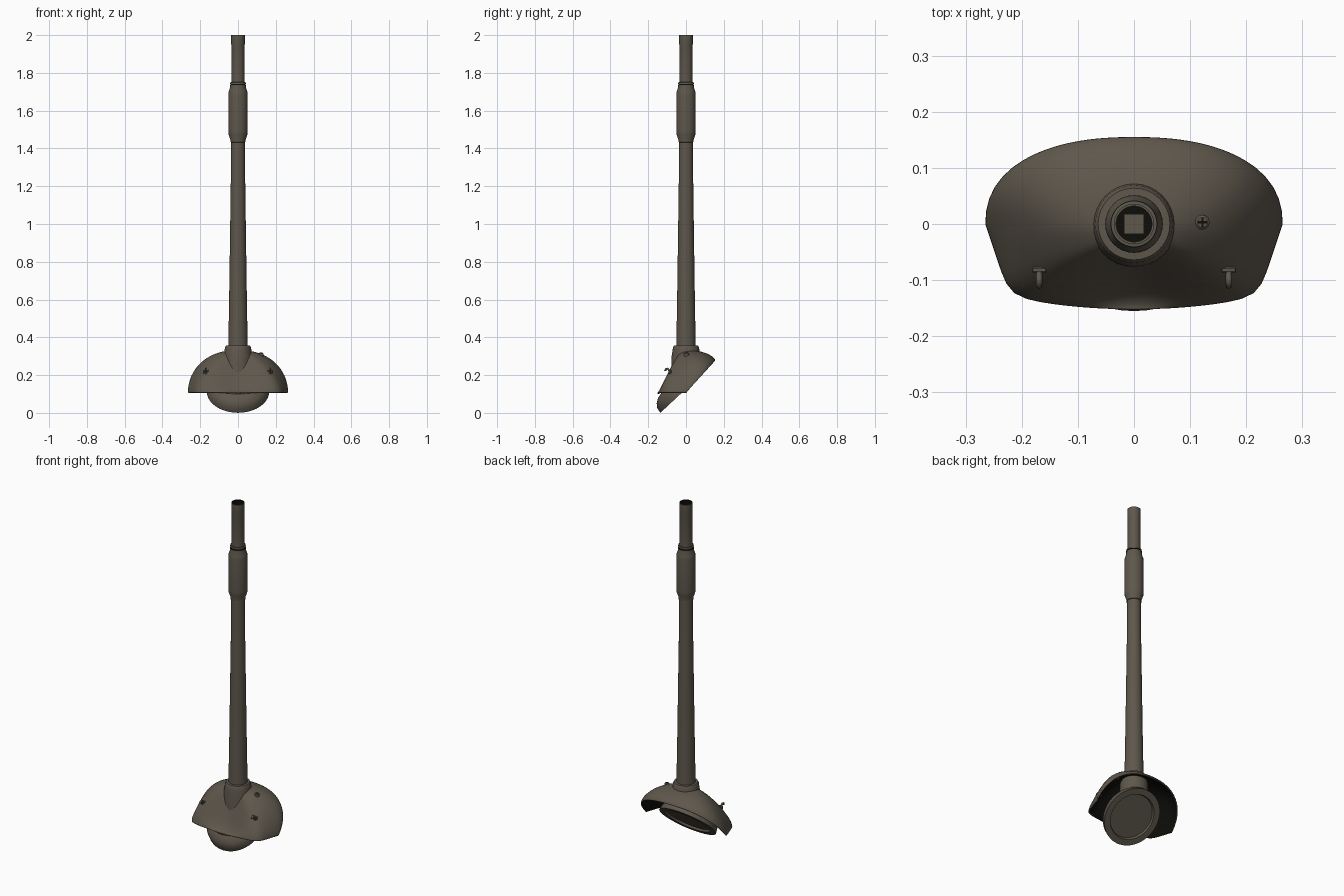
import bpy, bmesh, math
from mathutils import Matrix, Vector

cube = bpy.data.objects.get("Cube")
if cube:
    bpy.data.objects.remove(cube)


def material(name, rgb):
    m = bpy.data.materials.new(name)
    m.use_nodes = True
    m.diffuse_color = (*rgb, 1)
    m.node_tree.nodes["Principled BSDF"].inputs["Base Color"].default_value = (*rgb, 1)
    return m


PAINT = material("olive brown paint", (0.112, 0.095, 0.072))
DARK = material("dark interior", (0.004, 0.004, 0.003))


def finish(name, bm, mats=(PAINT,), angle=35, fix=True):
    if fix:
        bmesh.ops.recalc_face_normals(bm, faces=bm.faces)
    mesh = bpy.data.meshes.new(name)
    bm.to_mesh(mesh)
    bm.free()
    for m in mats:
        mesh.materials.append(m)
    obj = bpy.data.objects.new(name, mesh)
    bpy.context.collection.objects.link(obj)
    bpy.ops.object.select_all(action='DESELECT')
    obj.select_set(True)
    bpy.context.view_layer.objects.active = obj
    bpy.ops.object.shade_smooth_by_angle(angle=math.radians(angle))
    return obj


def lathe(name, profile, n=32, matrix=None, dark=None):
    """Spin (radius, height) points round z; dark(segment) picks the dark material."""
    bm = bmesh.new()
    rings = []
    for r, z in profile:
        if r == 0:
            rings.append([bm.verts.new((0, 0, z))] * n)
        else:
            rings.append([bm.verts.new((r * math.cos(math.tau * i / n), r * math.sin(math.tau * i / n), z))
                          for i in range(n)])
    for k, (a, b) in enumerate(zip(rings, rings[1:])):
        for i in range(n):
            j = (i + 1) % n
            corners = list(dict.fromkeys((a[i], a[j], b[j], b[i])))
            f = bm.faces.new(corners)
            f.material_index = int(bool(dark and dark(k)))
    if matrix:
        bm.transform(matrix)
    return finish(name, bm, (PAINT, DARK))


# Curved shield: outline in plan, and a height that blends from rim to crown
def rim_radius(a):
    c, s = abs(math.cos(a)), math.sin(a)
    if s >= 0:
        return ((c / 0.265) ** 2.3 + (s / 0.155) ** 2.3) ** (-1 / 2.3)
    side = 0.265 / (c - 0.33 * s)
    front = 1 / math.hypot(c / 0.42, s / 0.152)
    return (side ** -16 + front ** -16) ** (-1 / 16)


def shield_point(a, t):
    r = rim_radius(a) * t
    rim_z = 0.107 + 1.1 * max(0, rim_radius(a) * math.sin(a))
    dome = max(0, 1 - t ** 2.3) ** 0.65
    slope = 0.5 + 0.5 * math.cos(math.pi * t)
    w = max(0, -math.sin(a)) ** 1.5
    h = dome * (1 - w) + slope * w
    return Vector((r * math.cos(a), r * math.sin(a), rim_z + (0.332 - rim_z) * h))


def shield_at(x, y):
    a = math.atan2(y, x)
    return shield_point(a, math.hypot(x, y) / rim_radius(a))


bm = bmesh.new()
N, RINGS = 72, 20
crown = bm.verts.new((0, 0, 0.332))
previous = [crown] * N
for k in range(1, RINGS + 1):
    t = math.sin(k / RINGS * math.pi / 2)
    ring = [bm.verts.new(shield_point(math.tau * i / N, t)) for i in range(N)]
    for i in range(N):
        j = (i + 1) % N
        bm.faces.new(list(dict.fromkeys((previous[i], ring[i], ring[j], previous[j]))))
    previous = ring
shield = finish("shield", bm, (PAINT, DARK), fix=False)
mod = shield.modifiers.new("thickness", 'SOLIDIFY')
mod.thickness, mod.offset, mod.material_offset = 0.007, -1, 1

# Tilted round trunnion body tucked under the shield
tilt = Matrix.Translation((0, -0.015, 0.113)) @ Matrix.Rotation(math.radians(43), 4, 'X')
lathe("trunnion_body", [(0, 0.012), (0.125, 0.012), (0.13, 0), (0.165, 0), (0.16, 0.03), (0.145, 0.05),
                        (0.12, 0.066), (0.08, 0.076), (0, 0.08)], 40, tilt)

# Neck collar where the barrel leaves the shield
lathe("neck_collar", [(0.078, 0.21), (0.076, 0.30), (0.071, 0.33), (0.069, 0.347), (0.064, 0.356), (0.045, 0.357)])

# Barrel with hollow muzzle
lathe("barrel", [(0.052, 0.28), (0.0505, 0.40), (0.047, 0.60), (0.042, 0.95), (0.0385, 1.2), (0.0365, 1.46),
                 (0.035, 1.75), (0.0345, 1.945), (0.036, 1.95), (0.036, 2.0), (0.032, 2.0), (0.032, 1.80), (0, 1.80)],
      dark=lambda k: k >= 10)

# Sleeve with tapered ends and a narrow dark groove
lathe("bore_evacuator", [(0.036, 1.432), (0.041, 1.434), (0.041, 1.448), (0.0505, 1.475), (0.0515, 1.49),
                         (0.0515, 1.685), (0.0495, 1.70), (0.042, 1.722), (0.042, 1.735), (0.039, 1.736),
                         (0.039, 1.741), (0.042, 1.742), (0.041, 1.75), (0.034, 1.751)],
      dark=lambda k: 8 <= k <= 10)

# Small square plate down in the bore
bm = bmesh.new()
bmesh.ops.create_cube(bm, size=1, matrix=Matrix.Translation((0, 0, 1.803)) @ Matrix.Diagonal((0.035, 0.035, 0.006, 1)))
finish("bore_plate", bm)

# Cross-slotted bolt on the left of the crown
bolt_z = shield_at(0.122, 0.003).z
lathe("crown_bolt", [(0.013, -0.01), (0.013, 0.006), (0.009, 0.010), (0, 0.010)], 12,
      Matrix.Translation((0.122, 0.003, bolt_z)))
bm = bmesh.new()
for size in ((0.016, 0.004, 0.002, 1), (0.004, 0.016, 0.002, 1)):
    bmesh.ops.create_cube(bm, size=1, matrix=Matrix.Translation((0.122, 0.003, bolt_z + 0.010)) @ Matrix.Diagonal(size))
finish("bolt_slots", bm, (DARK,))

# Lifting hooks: a bent rod with a wide root on each side
for side, word in ((1, "left"), (-1, "right")):
    x = side * 0.169
    root = shield_at(x, -0.085)
    curve = bpy.data.curves.new(word + "_hook", 'CURVE')
    curve.dimensions = '3D'
    curve.bevel_depth, curve.bevel_resolution, curve.use_fill_caps = 0.0055, 2, True
    path = curve.splines.new('POLY')
    steps = [(0, 0, -0.01), (0, -0.004, 0.012), (0, -0.013, 0.021), (0, -0.022, 0.018), (0, -0.025, 0.008)]
    path.points.add(len(steps) - 1)
    for p, s in zip(path.points, steps):
        p.co = (*(root + Vector(s)), 1)
    curve.materials.append(PAINT)
    bpy.context.collection.objects.link(bpy.data.objects.new(word + "_hook", curve))
    bm = bmesh.new()
    bmesh.ops.create_cube(bm, size=1, matrix=Matrix.Translation(root + Vector((0, 0.003, 0.004)))
                          @ Matrix.Diagonal((0.026, 0.01, 0.018, 1)))
    bmesh.ops.bevel(bm, geom=bm.edges[:], offset=0.002, segments=1, affect='EDGES')
    finish(word + "_hook_root", bm)
